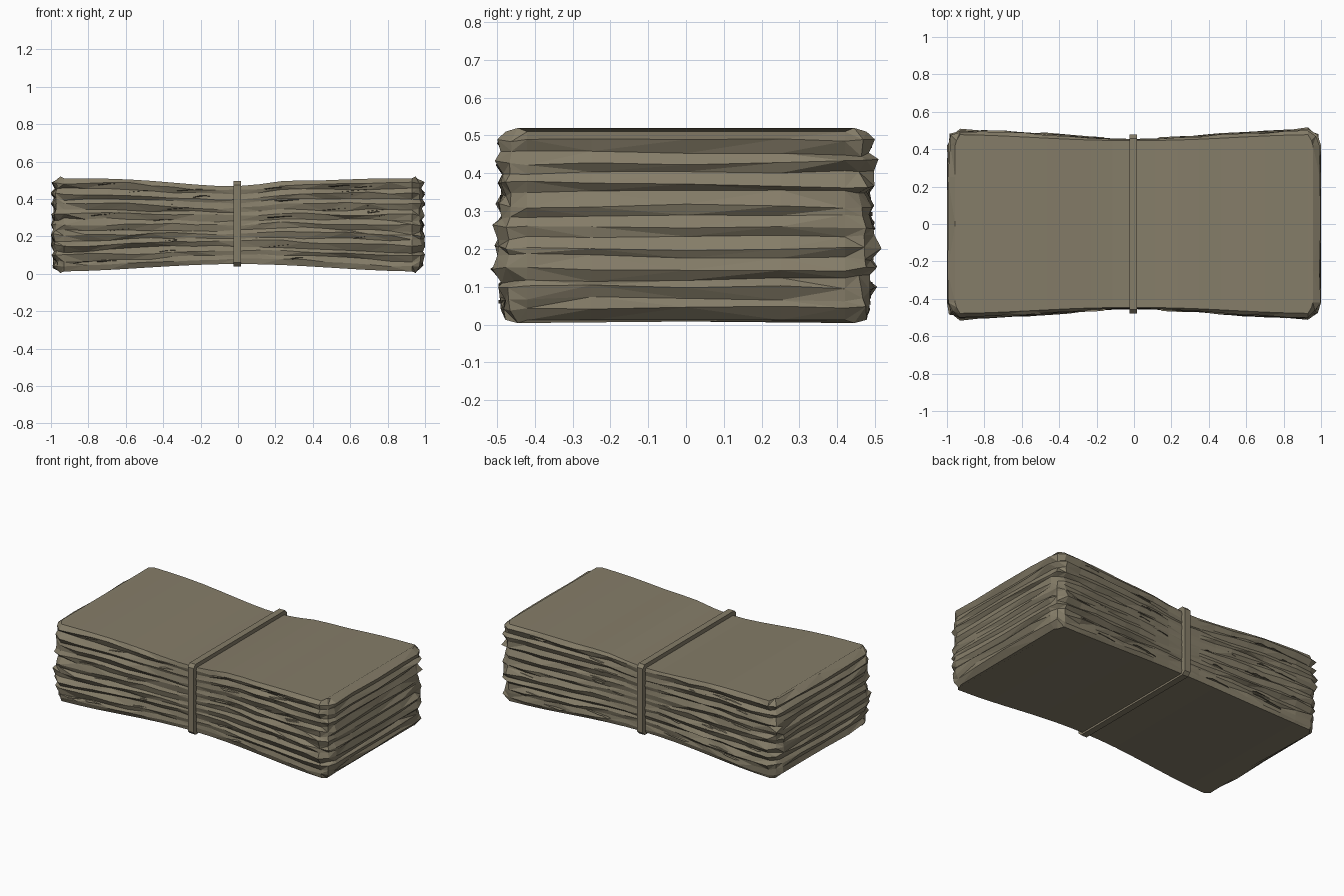
import bpy, bmesh, random
from math import cos, pi, exp

random.seed(7)
cube = bpy.data.objects.get("Cube")
if cube:
    bpy.data.objects.remove(cube)


def material(name, colour):
    m = bpy.data.materials.new(name)
    m.use_nodes = True
    m.diffuse_color = colour
    m.node_tree.nodes["Principled BSDF"].inputs["Base Color"].default_value = colour
    return m


paper = material("drab paper", (0.235, 0.205, 0.14, 1))


def add_object(name, bm):
    bmesh.ops.recalc_face_normals(bm, faces=bm.faces)
    mesh = bpy.data.meshes.new(name)
    bm.to_mesh(mesh)
    bm.free()
    mesh.materials.append(paper)
    obj = bpy.data.objects.new(name, mesh)
    bpy.context.collection.objects.link(obj)
    return obj


# Envelope of the stack, pinched at the middle by the band
def pinch(x):
    return 0.5 + 0.5 * cos(pi * min(1, abs(x)))


def top_z(x):
    bulge = 0.018 * exp(-((x - 0.25) / 0.16) ** 2)
    return 0.51 - 0.043 * pinch(x) ** 2 + bulge


def bottom_z(x):
    return 0.012 + 0.04 * pinch(x)


def half_depth(x):
    return 0.482 - 0.035 * pinch(x)


# Outline of one sheet: (x, y, outward x, outward y, corner weight)
def outline():
    xs = [-0.93 + 1.86 * i / 16 for i in range(17)]
    ys = [-0.42, -0.25, 0, 0.25, 0.42]
    front = [(x, -half_depth(x), 0, -1, abs(x) > 0.9) for x in xs]
    right = [(0.965, -0.46, 0.7, -0.7, 1)]
    right += [(0.978, y, 1, 0, abs(y) > 0.4) for y in ys]
    right += [(0.965, 0.46, 0.7, 0.7, 1)]
    half = front + right
    return half + [(-x, -y, -nx, -ny, c) for x, y, nx, ny, c in half], len(front)


points, n_front = outline()
count = len(points)
half = count // 2
rows = 19

# Crumpled paper edges as stacked rings of alternating folds
bm = bmesh.new()
rings = []
for r in range(rows):
    t = r / (rows - 1)
    edge = r in (0, rows - 1)
    fold = random.uniform(0.004, 0.013) * (1 if r % 2 else -1)
    belly = 0.012 * (1 - abs(2 * t - 1) ** 3)
    shift = 0 if edge else random.uniform(-0.008, 0.008)
    drift = shift
    ring = []
    for x, y, nx, ny, corner in points:
        drift = 0.6 * drift + random.uniform(-0.007, 0.007)
        lo, hi = bottom_z(x), top_z(x)
        z = lo + t * (hi - lo)
        if edge:
            out = -0.004 if nx == 0 else -0.022
            if corner and nx and ny:
                z += 0.01 if r else -0.008
        else:
            spread = 0.013 if corner else 0.005
            out = fold + belly + random.uniform(-spread, spread)
            z += drift
            z = min(max(z, lo + 0.006), hi - 0.006)
        out *= 1 - 0.7 * pinch(x) ** 4
        ring.append(bm.verts.new((max(-1, min(1, x + nx * out)), y + ny * out, z)))
    rings.append(ring)

for a, b in zip(rings, rings[1:]):
    for i in range(count):
        j = (i + 1) % count
        quad = (a[i], a[j], b[j], b[i])
        k = random.randint(0, 1)
        bm.faces.new((quad[k], quad[k + 1], quad[k + 2]))
        bm.faces.new((quad[k], quad[k + 2], quad[(k + 3) % 4]))

# Smooth outer sheets, spanned front to back
for ring in (rings[0], rings[-1]):
    for i in range(n_front - 1):
        f, g = ring[i], ring[i + 1]
        b, c = ring[half + n_front - 1 - i], ring[half + n_front - 2 - i]
        bm.faces.new((f, g, c, b))
    bm.faces.new(ring[n_front - 1:half + 1])
    bm.faces.new(ring[half + n_front - 1:] + [ring[0]])
add_object("paper_stack", bm)

# Slivers of single sheets poking out of the long sides
bm = bmesh.new()
for side in (-1, 1):
    for n in range(34):
        length = random.uniform(0.12, 0.32)
        x = random.choice((-1, 1)) * random.uniform(0.08 + length / 2, 0.93 - length / 2)
        z = random.uniform(bottom_z(x) + 0.03, top_z(x) - 0.03)
        tilt = random.uniform(-0.012, 0.012)
        y = half_depth(x)
        tip = y + 0.016
        bm.faces.new([bm.verts.new(v) for v in (
            (x - length / 2, side * (y - 0.02), z - tilt),
            (x + length / 2, side * (y - 0.02), z + tilt),
            (x + length * 0.15, side * tip, z + 0.006),
            (x - length * 0.2, side * tip, z - 0.004))])
add_object("loose_sheet_edges", bm)


# Binding band: rounded rectangular loop around the middle
def band_loop(y, lo, hi, c):
    quarter = [(y, lo + c), (y, hi - c), (y - c, hi), (c - y, hi)]
    return quarter + [(-y, hi - c), (-y, lo + c), (c - y, lo), (y - c, lo)]


bm = bmesh.new()
outer = band_loop(0.478, 0.04, 0.495, 0.02)
inner = band_loop(0.44, 0.055, 0.462, 0.01)
loops = []
for x, shape in ((-0.021, inner), (-0.021, outer), (0.021, outer), (0.021, inner)):
    loops.append([bm.verts.new((x - 0.004, y, z)) for y, z in shape])
for a, b in zip(loops, loops[1:] + loops[:1]):
    for i in range(8):
        j = (i + 1) % 8
        bm.faces.new((a[i], a[j], b[j], b[i]))
add_object("binding_band", bm)
